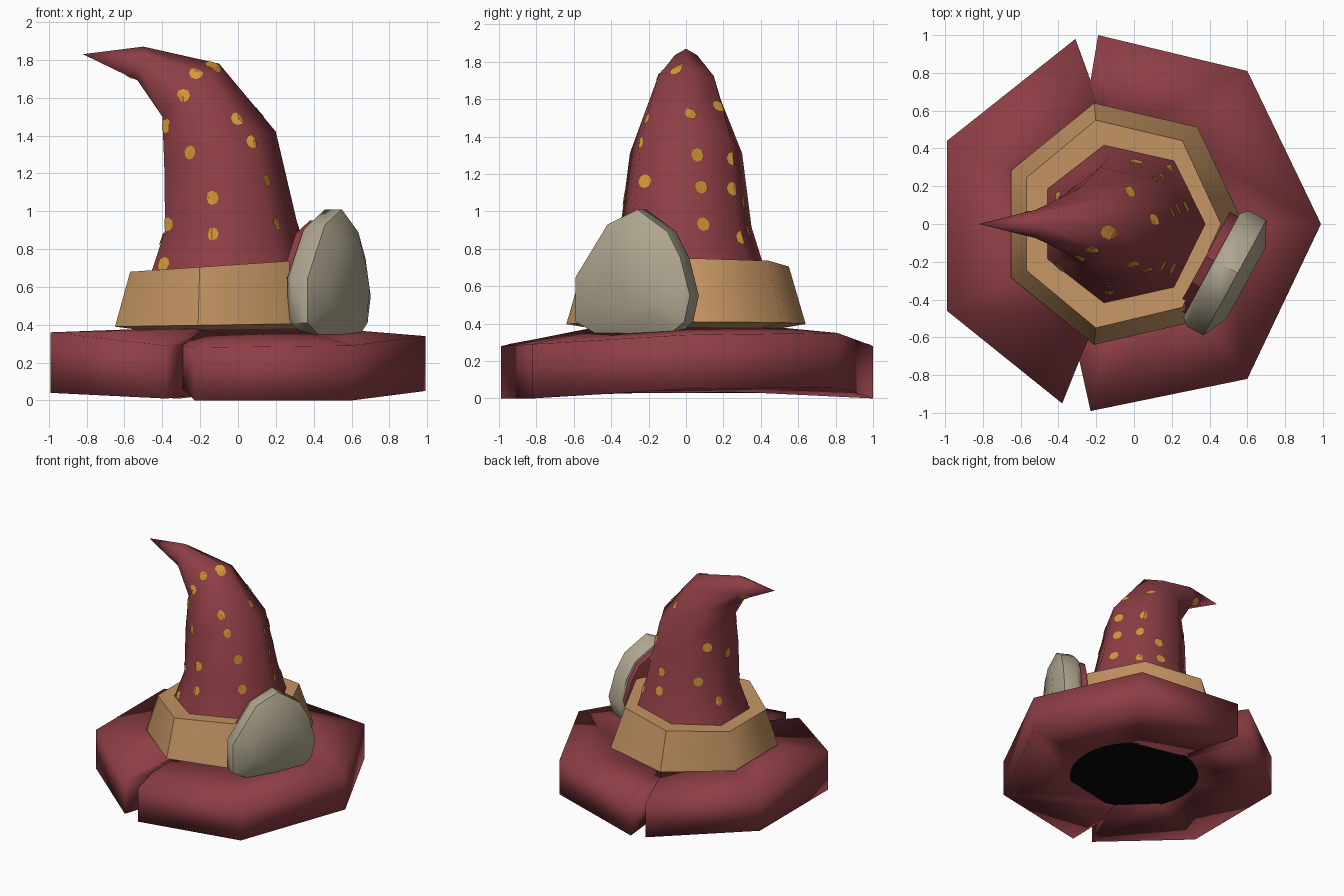
import bpy, bmesh, math
from mathutils import Vector
from mathutils.bvhtree import BVHTree

if "Cube" in bpy.data.objects:
    bpy.data.objects.remove(bpy.data.objects["Cube"])


def mat(name, col):
    m = bpy.data.materials.new(name)
    m.diffuse_color = (*col, 1)
    m.use_nodes = True
    m.node_tree.nodes["Principled BSDF"].inputs["Base Color"].default_value = m.diffuse_color
    return m


RED = mat("dark red felt", (0.27, 0.048, 0.06))
TAN = mat("tan leather", (0.56, 0.30, 0.125))
GREY = mat("warm grey stone", (0.43, 0.385, 0.28))
GOLD = mat("gold spot", (0.66, 0.31, 0.035))
BLACK = mat("black lining", (0.002, 0.002, 0.002))


def make(name, bm, material, angle=60):
    bmesh.ops.recalc_face_normals(bm, faces=bm.faces[:])
    me = bpy.data.meshes.new(name)
    bm.to_mesh(me)
    bm.free()
    me.materials.append(material)
    ob = bpy.data.objects.new(name, me)
    bpy.context.collection.objects.link(ob)
    bpy.ops.object.select_all(action='DESELECT')
    ob.select_set(True)
    bpy.context.view_layer.objects.active = ob
    bpy.ops.object.shade_smooth_by_angle(angle=math.radians(angle))
    return ob


def loft(name, rings, material, angle=60, closed=False, tip=None, caps=False):
    """Skin a list of point rings; join ends, add a tip or cap them."""
    bm = bmesh.new()
    vs = [[bm.verts.new(p) for p in r] for r in rings]
    n = len(rings[0])
    pairs = list(zip(vs, vs[1:])) + ([(vs[-1], vs[0])] if closed else [])
    for a, b in pairs:
        for i in range(n):
            j = (i + 1) % n
            bm.faces.new((a[i], a[j], b[j], b[i]))
    if tip:
        t = bm.verts.new(tip)
        for i in range(n):
            bm.faces.new((vs[-1][i], vs[-1][(i + 1) % n], t))
    if caps:
        bm.faces.new(vs[0])
        bm.faces.new(vs[-1])
    return make(name, bm, material, angle)


def ring(lx, lz, rx, rz, hw):
    """Seven-sided ring leaning from its left end (x, z) to its right end."""
    pts = []
    for i in range(7):
        a = 2 * math.pi * i / 7
        t = (math.cos(a) + 0.901) / 1.901
        pts.append((lx + (rx - lx) * t, hw * math.sin(a) / 0.975, lz + (rz - lz) * t))
    return pts


# Brim: seven-sided slab with two notches (x, y, bottom z, top z)
edge = [(0.99, 0, .05, .34), (0.6, 0.81, .06, .35), (-0.19, 1.0, 0, .28), (-0.23, 0.76, .06, .29),
        (-0.31, 0.98, .01, .29), (-0.99, 0.44, .04, .36), (-0.99, -0.46, .04, .36),
        (-0.38, -0.95, .01, .29), (-0.29, -0.72, .06, .29), (-0.23, -0.99, 0, .28), (0.6, -0.82, 0, .29)]


def inner(r, z):
    return [tuple(Vector((x, y)).normalized() * r) + (z,) for x, y, _, _ in edge]


loft("brim", [inner(.47, .03), [(x, y, b) for x, y, b, t in edge],
              [(x, y, t) for x, y, b, t in edge], inner(.5, .38)], RED, 100, closed=True)

# Dark opening under the hat
bm = bmesh.new()
bmesh.ops.create_cone(bm, cap_ends=True, segments=32, radius1=.485, radius2=.485, depth=.34)
bmesh.ops.translate(bm, verts=bm.verts, vec=(0, 0, .2))
make("opening_lining", bm, BLACK, 30)

# Leather band
loft("band", [ring(-.5, .37, .48, .38, .5), ring(-.65, .39, .58, .41, .64),
              ring(-.57, .68, .46, .75, .55), ring(-.44, .68, .36, .74, .41)], TAN, 50, closed=True)

# Bent cone
cone = loft("cone", [ring(-.47, .64, .39, .70, .43), ring(-.385, .9, .31, .95, .35),
                     ring(-.39, 1.25, .2, 1.42, .30), ring(-.40, 1.5, -.1, 1.78, .185),
                     ring(-.53, 1.69, -.5, 1.87, .075)], RED, 60, tip=(-.82, 0, 1.83))

# Stone ornament standing against the band, with a felt backing (outline: y, z)
outline = [(-.25, 1.01), (-.41, .93), (-.58, .65), (-.58, .41), (-.48, .35), (-.28, .34),
           (-.06, .36), (.0, .41), (.03, .55), (-.02, .75), (-.09, .89)]
N, U = Vector((.88, -.48, 0)), Vector((.48, .88, 0))


def slab_ring(k, n):
    c = Vector((.52, -.27, .64))
    return [tuple(c + U * ((y + .27) / .88 * k) + N * n + Vector((0, 0, (z - .64) * k))) for y, z in outline]


loft("stone", [slab_ring(.9, -.12), slab_ring(1, -.08), slab_ring(1, .02), slab_ring(.62, .085)],
     GREY, 50, caps=True)
loft("stone_backing", [slab_ring(.84, -.17), slab_ring(.84, -.11)], RED, 30, caps=True)

# Gold spots: thin discs draped on the cone, placed as seen from three sides
tree = BVHTree.FromPolygons([v.co for v in cone.data.vertices], [p.vertices for p in cone.data.polygons])
Z = Vector((0, 0, 1))
front = [(-.22, 1.73), (-.12, 1.76), (-.29, 1.61), (0, 1.49), (-.375, 1.45), (-.25, 1.31), (.08, 1.37),
         (.15, 1.16), (-.14, 1.07), (-.14, .88), (.2, .93), (-.37, .93), (-.39, .72)]
right = [(-.04, 1.77), (.02, 1.52), (.17, 1.56), (.06, 1.3), (.25, 1.28), (.08, 1.13), (.25, 1.12),
         (.09, .93), (.30, .86)]
back = [(-.22, .90), (-.24, .75), (-.33, .56), (.10, 1.07), (.03, .81), (.18, .65), (.27, 1.01), (.37, 1.45)]
s = math.sqrt(.5)
views = [(front, Vector((0, -1, 0)), Vector((1, 0, 0)), Z),
         (right, Vector((1, 0, 0)), Vector((0, 1, 0)), Z),
         (back, Vector((-.93 * s, .93 * s, .37)), Vector((-s, -s, 0)), Vector((.26, -.26, .93)))]
bm = bmesh.new()
for spots, d, u, w in views:
    for a, b in spots:
        hit, nor, _, _ = tree.ray_cast(u * a + w * b + d * 4, -d)
        if hit is None:
            continue
        side = nor.orthogonal().normalized()
        up = nor.cross(side)
        mid = bm.verts.new(hit + nor * .006)
        rim = []
        for i in range(8):
            t = 2 * math.pi * i / 8
            p, q, _, _ = tree.find_nearest(hit + (side * math.cos(t) + up * math.sin(t)) * .038)
            rim.append(bm.verts.new(p + nor * .006))
        for i in range(8):
            bm.faces.new((mid, rim[i], rim[(i + 1) % 8]))
me = bpy.data.meshes.new("spots")
bm.to_mesh(me)
bm.free()
me.materials.append(GOLD)
bpy.context.collection.objects.link(bpy.data.objects.new("spots", me))
